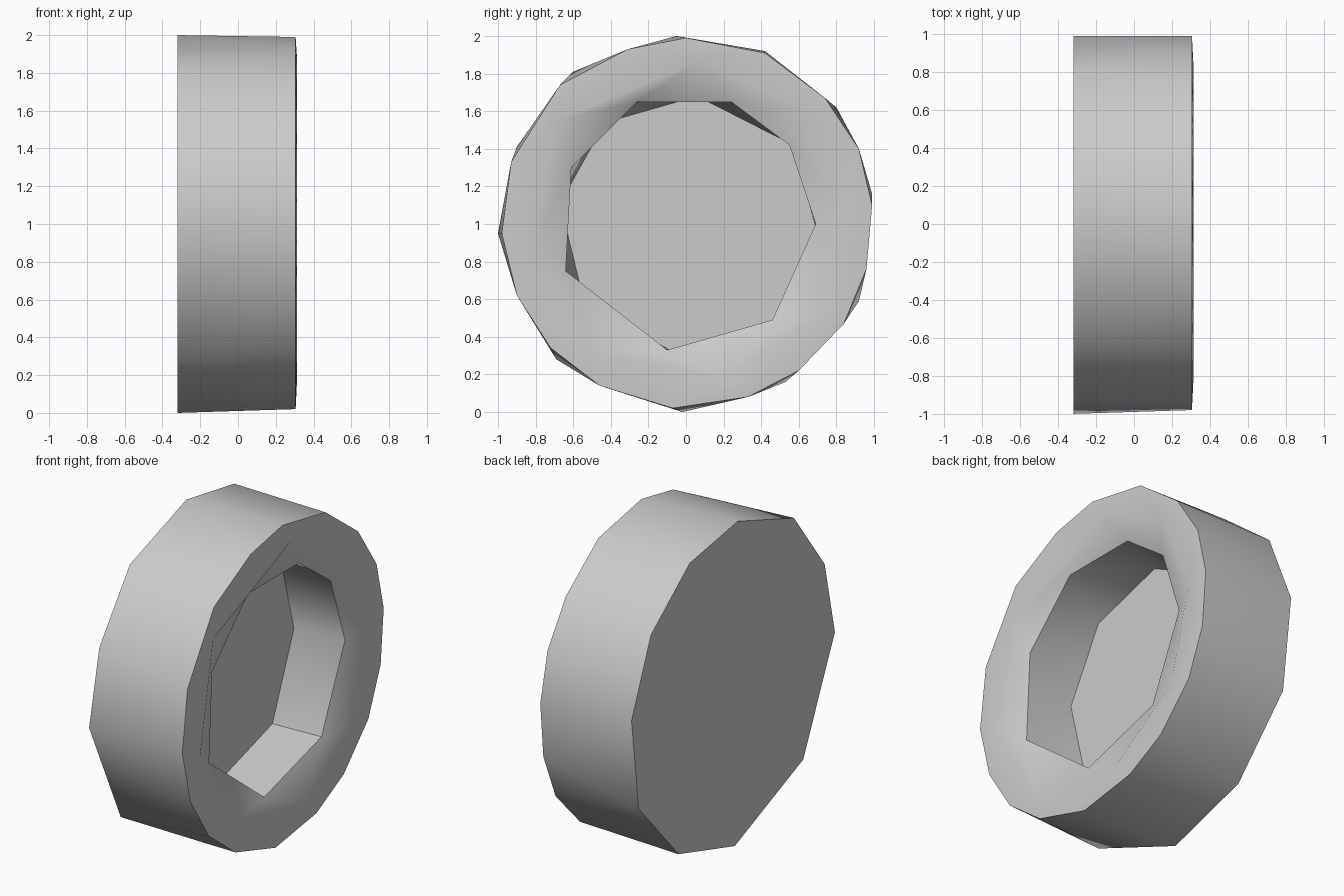
import bpy, bmesh, math

cube = bpy.data.objects.get("Cube")
if cube:
    bpy.data.objects.remove(cube, do_unlink=True)

# One plain grey for the whole wheel
grey = bpy.data.materials.new("grey")
grey.use_nodes = True
colour = (0.6, 0.6, 0.6, 1)
grey.diffuse_color = colour
grey.node_tree.nodes["Principled BSDF"].inputs["Base Color"].default_value = colour

# Cross-sections as (y, z), from the back face out to the rim and in to the hub floor
BACK = [(-.05, 2), (.42, 1.92), (.8, 1.62), (.99, 1.16), (.92, .59), (.53, .16),
        (-.02, 0), (-.69, .28), (-1, .95), (-.9, 1.41), (-.6, 1.81)]
TREAD = [(0, 1.99), (.42, 1.91), (.74, 1.67), (.92, 1.4), (.99, 1.1), (.96, .76),
         (.84, .47), (.6, .22), (.33, .08), (-.07, .02), (-.46, .14), (-.72, .34),
         (-.9, .62), (-.98, .95), (-.93, 1.33), (-.67, 1.74), (-.31, 1.93)]
RIDGE = [(.08, 1.87), (.62, 1.6), (.84, 1.05), (.7, .5), (.21, .18), (-.5, .32),
         (-.82, .86), (-.69, 1.55)]
OPENING = [(.24, 1.65), (.55, 1.42), (.69, 1), (.46, .49), (-.1, .33), (-.64, .75),
           (-.61, 1.3), (-.26, 1.65)]
FLOOR = [(.06, 1.68), (.57, 1.42), (.69, .98), (.48, .47), (-.05, .31), (-.54, .58),
         (-.67, 1.11), (-.43, 1.54)]


def angle(v):
    return math.atan2(v.co.z - 1, v.co.y)


def ring(bm, x, points):
    return sorted((bm.verts.new((x, y, z)) for y, z in points), key=angle)


def zip_rings(bm, a, b):
    """Join two rings of any size with triangles, in order of angle."""
    def turn(r, i):
        return angle(r[i % len(r)]) + math.tau * (i // len(r))
    i = j = 0
    while i < len(a) or j < len(b):
        p, q = a[i % len(a)], b[j % len(b)]
        step_a = j == len(b) or (i < len(a) and turn(a, i + 1) + turn(a, i)
                                 <= turn(b, j + 1) + turn(b, j))
        if step_a:
            i += 1
            bm.faces.new((p, a[i % len(a)], q))
        else:
            j += 1
            bm.faces.new((p, b[j % len(b)], q))


bm = bmesh.new()
rings = [ring(bm, x, pts) for x, pts in
         ((-.32, BACK), (.305, TREAD), (.313, RIDGE), (.25, OPENING), (-.1, FLOOR))]
for a, b in zip(rings, rings[1:]):
    zip_rings(bm, a, b)
# Back disc and hub floor
bm.faces.new(rings[0])
bm.faces.new(rings[-1])
bmesh.ops.recalc_face_normals(bm, faces=bm.faces)

mesh = bpy.data.meshes.new("wheel")
bm.to_mesh(mesh)
bm.free()
mesh.materials.append(grey)
wheel = bpy.data.objects.new("wheel", mesh)
bpy.context.collection.objects.link(wheel)

bpy.ops.object.select_all(action="DESELECT")
wheel.select_set(True)
bpy.context.view_layer.objects.active = wheel
bpy.ops.object.shade_smooth_by_angle(angle=math.radians(40))
